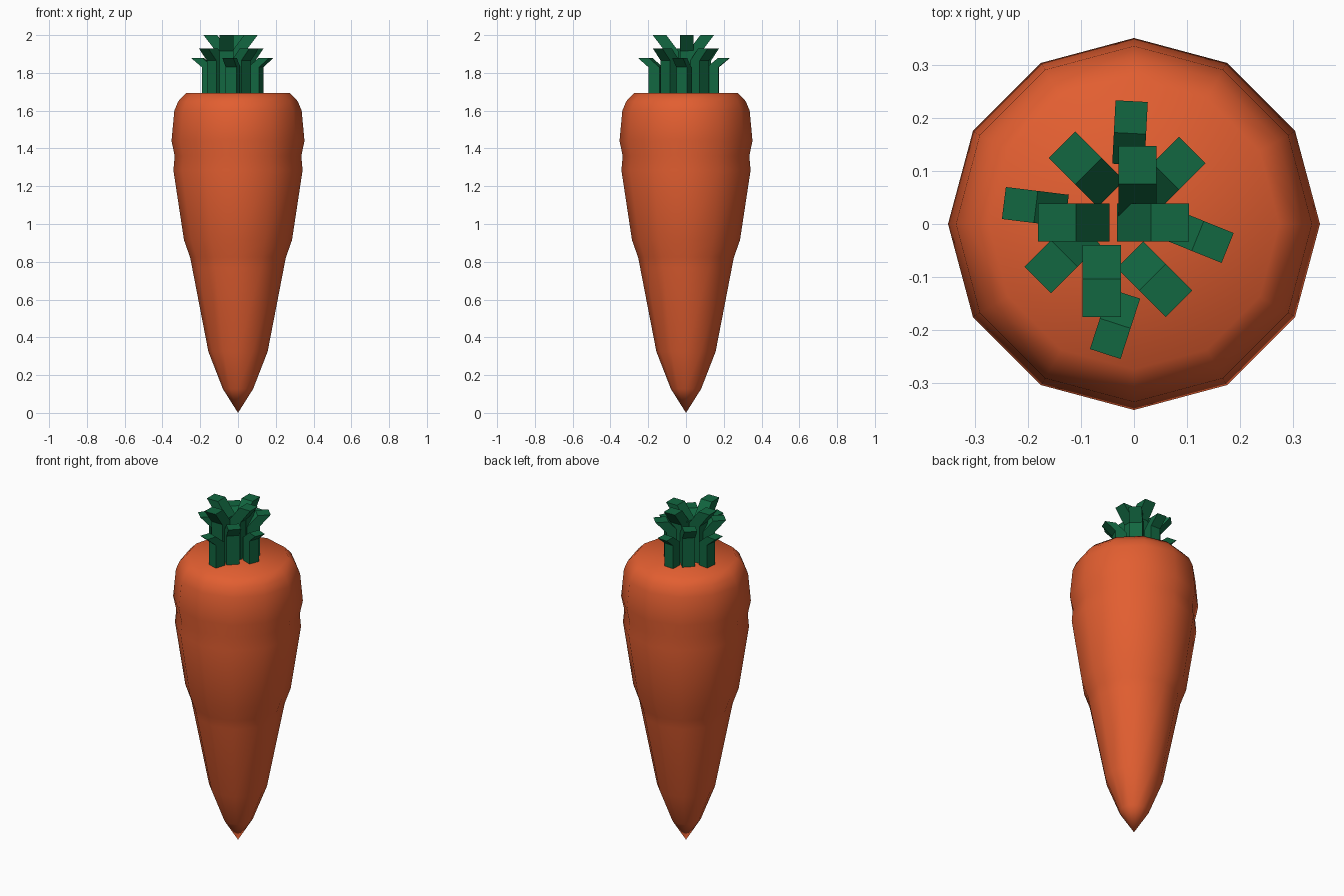
import bpy, bmesh, math
from mathutils import Vector

if "Cube" in bpy.data.objects:
    bpy.data.objects.remove(bpy.data.objects["Cube"])


def material(name, rgb):
    m = bpy.data.materials.new(name)
    m.diffuse_color = (*rgb, 1)
    m.use_nodes = True
    m.node_tree.nodes["Principled BSDF"].inputs["Base Color"].default_value = m.diffuse_color
    return m


orange = material("carrot orange", (0.76, 0.112, 0.03))
green = material("leaf green", (0.006, 0.135, 0.052))


def finish(bm, name, mat, smooth):
    bmesh.ops.recalc_face_normals(bm, faces=bm.faces[:])
    for f in bm.faces:
        f.smooth = smooth
    me = bpy.data.meshes.new(name)
    bm.to_mesh(me)
    bm.free()
    me.materials.append(mat)
    ob = bpy.data.objects.new(name, me)
    bpy.context.collection.objects.link(ob)
    return ob


def loft(bm, rings):
    for a, b in zip(rings, rings[1:]):
        n = len(a)
        for i in range(n):
            j = (i + 1) % n
            bm.faces.new((a[i], a[j], b[j], b[i]))


# Root: twelve-sided lathe of (radius, height), pointed tip, flat crown
profile = [(0.08, 0.127), (0.157, 0.325), (0.243, 0.77), (0.254, 0.825),
           (0.286, 0.915), (0.342, 1.285), (0.335, 1.36), (0.352, 1.44),
           (0.337, 1.6), (0.316, 1.65), (0.275, 1.693)]
SIDES = 12
bm = bmesh.new()
rings = [[bm.verts.new((r * math.cos(math.tau * i / SIDES),
                        r * math.sin(math.tau * i / SIDES), z))
          for i in range(SIDES)] for r, z in profile]
loft(bm, rings)
tip = bm.verts.new((0, 0, 0))
for i in range(SIDES):
    bm.faces.new((tip, rings[0][(i + 1) % SIDES], rings[0][i]))
bm.faces.new(rings[-1])
finish(bm, "carrot_root", orange, True)


# Leaf: square upright stalk whose top end shears outward
def leaf(name, x, y, angle, top, size, shift, bend):
    a = math.radians(angle)
    out = Vector((math.cos(a), math.sin(a), 0))
    side = Vector((-out.y, out.x, 0))
    end = Vector((x, y, top))
    foot = end - out * shift
    h = size / 2
    bm = bmesh.new()
    rings = []
    for c, z in ((foot, 1.685), (foot, top - bend), (end, top)):
        rings.append([bm.verts.new(Vector((c.x, c.y, z)) + out * u * h + side * v * h)
                      for u, v in ((-1, -1), (1, -1), (1, 1), (-1, 1))])
    loft(bm, rings)
    bm.faces.new(rings[0])
    bm.faces.new(rings[-1])
    finish(bm, name, green, False)


# Three tiers: top height, stalk width, outward shift, bend height, (x, y, angle) of tips
tiers = {
    "inner_leaf": (2.0, 0.072, 0.064, 0.085,
                   [(0.007, 0.112, 90), (-0.146, 0.003, 180),
                    (0.068, 0.003, 0), (-0.061, -0.14, 270)]),
    "middle_leaf": (1.93, 0.071, 0.06, 0.065,
                    [(-0.111, 0.125, 135), (0.085, 0.115, 45),
                     (-0.157, -0.081, 225), (0.06, -0.126, 315)]),
    "outer_leaf": (1.88, 0.061, 0.059, 0.05,
                   [(-0.006, 0.202, 87), (-0.216, 0.036, 173),
                    (0.149, -0.034, -22), (-0.045, -0.217, 252)]),
}
for name, (top, size, shift, bend, tips) in tiers.items():
    for k, (x, y, angle) in enumerate(tips, 1):
        leaf(f"{name}_{k}", x, y, angle, top, size, shift, bend)
